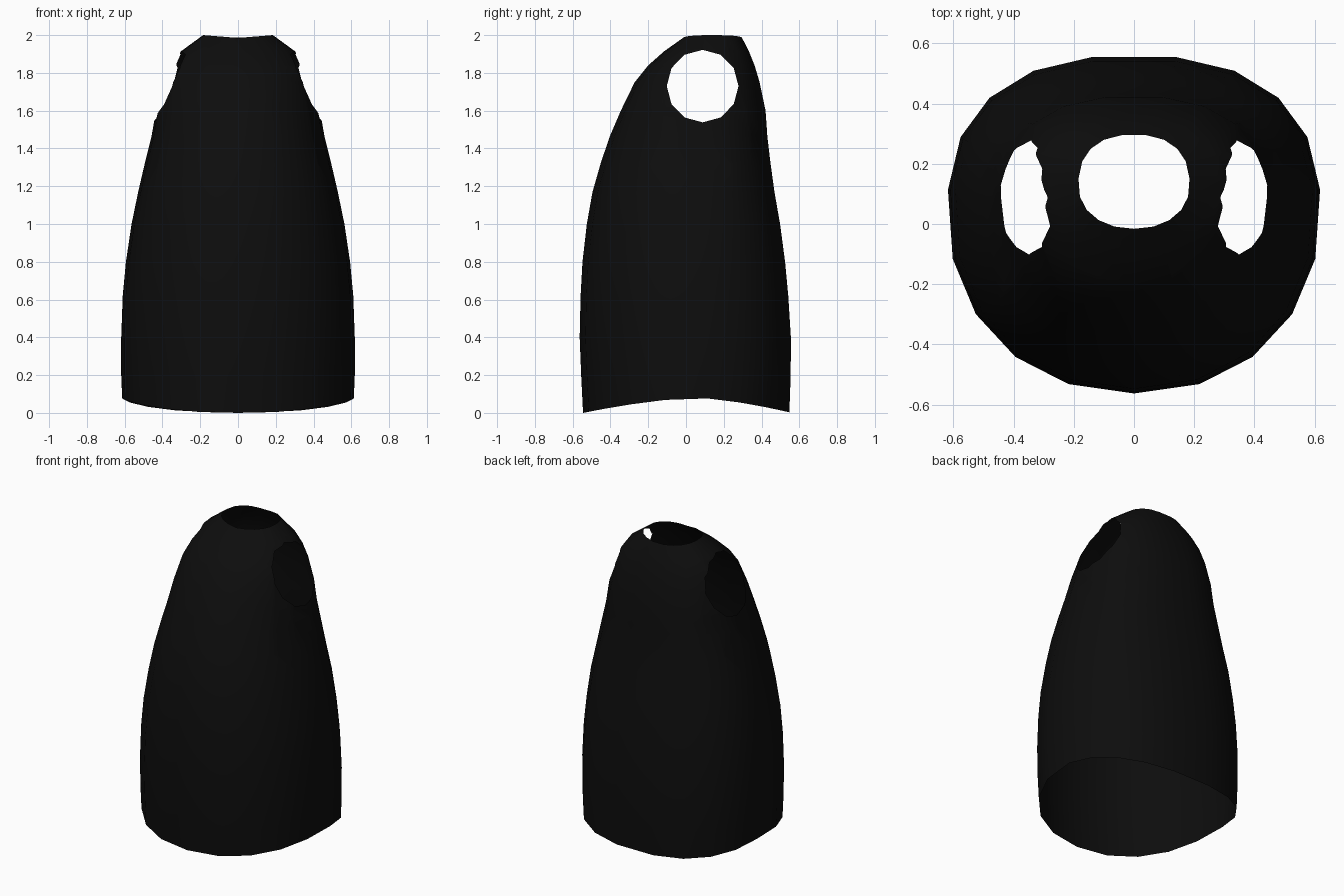
import bpy, bmesh, math
from mathutils import Vector

if "Cube" in bpy.data.objects:
    bpy.data.objects.remove(bpy.data.objects["Cube"])

SIDES = 19

# rings: height, half width, front y, back y, y of the widest point
RINGS = [
    (0.00, 0.615, -0.545, 0.553, 0.05),
    (0.20, 0.620, -0.555, 0.560, 0.05),
    (0.40, 0.620, -0.563, 0.561, 0.05),
    (0.62, 0.612, -0.558, 0.547, 0.05),
    (0.80, 0.595, -0.548, 0.530, 0.05),
    (1.00, 0.565, -0.525, 0.503, 0.06),
    (1.17, 0.530, -0.495, 0.473, 0.06),
    (1.32, 0.495, -0.452, 0.452, 0.07),
    (1.46, 0.460, -0.405, 0.435, 0.08),
    (1.60, 0.435, -0.345, 0.425, 0.09),
    (1.75, 0.397, -0.272, 0.393, 0.10),
    (1.84, 0.358, -0.200, 0.366, 0.11),
    (1.915, 0.302, -0.115, 0.335, 0.12),
    (1.985, 0.185, -0.016, 0.297, 0.13),
]


def power(v, p):
    return math.copysign(abs(v) ** p, v)


def ring_points(z, hx, front, back, mid):
    points = []
    for i in range(SIDES):
        a = 2 * math.pi * i / SIDES
        s, c = math.sin(a), -math.cos(a)
        e = 2 / 2.15 if c < 0 else 2 / 2.4
        x = hx * power(s, e)
        y = mid + power(c, e) * (mid - front if c < 0 else back - mid)
        h = z
        if z == 0:                      # hem rises at the sides
            h = 0.08 * (1 - min(1, abs(y - 0.05) / (0.595 if y < 0.05 else 0.51)) ** 1.5)
        elif z > 1.95:                  # neckline lifts at the shoulders
            h = z + 0.015 * abs(x) / hx
        points.append((x, y, h))
    return points


# garment shell lofted through the rings, open at hem and neck
bm = bmesh.new()
loops = [[bm.verts.new(p) for p in ring_points(*r)] for r in RINGS]
for low, high in zip(loops, loops[1:]):
    for i in range(SIDES):
        j = (i + 1) % SIDES
        bm.faces.new((low[i], low[j], high[j], high[i]))

# arm holes: clip both shoulders by the sides of a twelve-sided opening
CENTRE, RY, RZ, N = Vector((0, 0.088, 1.73)), 0.19, 0.192, 12
corners = [CENTRE + Vector((0, RY * math.cos(2 * math.pi * k / N),
                            RZ * math.sin(2 * math.pi * k / N))) for k in range(N)]
region = [f for f in bm.faces
          if abs(f.calc_center_median().x) > 0.12 and f.calc_center_median().z > 1.3]
for k in range(N):
    p, q = corners[k], corners[(k + 1) % N]
    normal = Vector((0, (q - p).z, -(q - p).y)).normalized()
    edges = {e for f in region for e in f.edges}
    verts = {v for f in region for v in f.verts}
    cut = bmesh.ops.bisect_plane(bm, geom=list(region) + list(edges) + list(verts),
                                 plane_co=p, plane_no=normal, dist=1e-5)
    faces = {g for g in cut["geom"] if isinstance(g, bmesh.types.BMFace)}
    region = [f for f in faces if (f.calc_center_median() - p).dot(normal) < 0]
bmesh.ops.delete(bm, geom=region, context="FACES")

for f in bm.faces:
    f.smooth = True
mesh = bpy.data.meshes.new("garment_shell")
bm.to_mesh(mesh)
bm.free()

fabric = bpy.data.materials.new("black_fabric")
fabric.diffuse_color = (0.004, 0.004, 0.004, 1)
fabric.use_nodes = True
fabric.node_tree.nodes["Principled BSDF"].inputs["Base Color"].default_value = fabric.diffuse_color
mesh.materials.append(fabric)
garment = bpy.data.objects.new("garment_shell", mesh)
bpy.context.collection.objects.link(garment)
